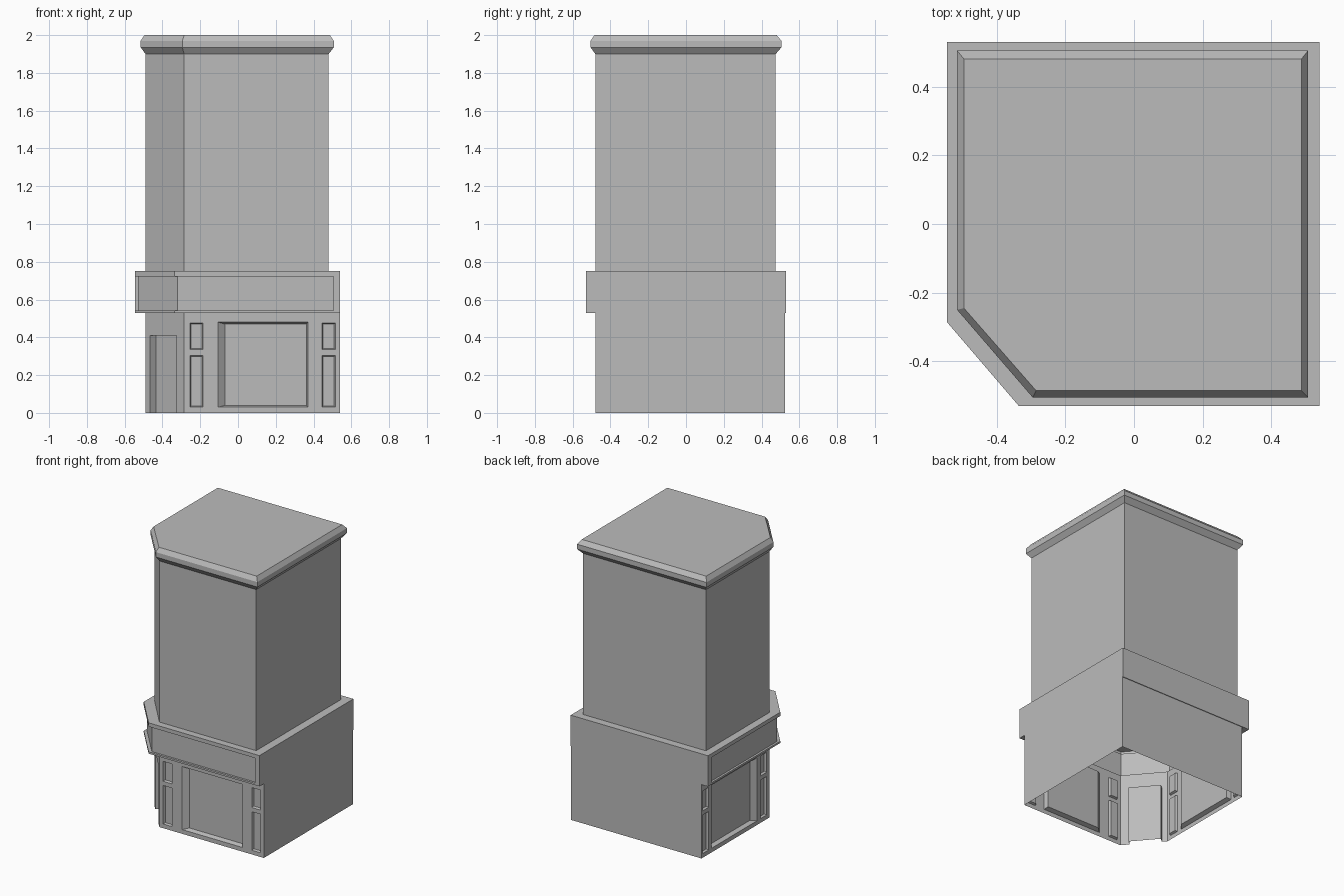
import bpy
import bmesh
from mathutils import Vector

cube = bpy.data.objects.get("Cube")
if cube:
    bpy.data.objects.remove(cube, do_unlink=True)

grey = bpy.data.materials.new("plain grey")
grey.use_nodes = True
colour = (0.5, 0.5, 0.5, 1)
grey.diffuse_color = colour
grey.node_tree.nodes["Principled BSDF"].inputs["Base Color"].default_value = colour


def finish(name, bm):
    """Weld the faces and turn them into a named object."""
    bmesh.ops.remove_doubles(bm, verts=bm.verts, dist=0.0005)
    mesh = bpy.data.meshes.new(name)
    bm.to_mesh(mesh)
    bm.free()
    mesh.materials.append(grey)
    obj = bpy.data.objects.new(name, mesh)
    bpy.context.collection.objects.link(obj)


def quad(bm, corners):
    bm.faces.new([bm.verts.new(c) for c in corners])


def loft(name, rings, cap=False):
    """Skin a stack of (outline, height) rings, outlines counter-clockwise."""
    bm = bmesh.new()
    loops = [[bm.verts.new((x, y, z)) for x, y in outline] for outline, z in rings]
    for low, high in zip(loops, loops[1:]):
        for i in range(len(low)):
            j = (i + 1) % len(low)
            bm.faces.new((low[i], low[j], high[j], high[i]))
    if cap:
        bm.faces.new(loops[-1])
    finish(name, bm)


def wall(bm, start, end, height, openings=()):
    """Wall from start to end; each opening is (u0, u1, z0, z1, depth, slant0, slant1, slant_z)."""
    a, b = Vector((*start, 0)), Vector((*end, 0))
    along = (b - a).normalized()
    inward = Vector((-along.y, along.x, 0))

    def at(u, z, depth=0):
        return a + along * u + inward * depth + Vector((0, 0, z))

    us = sorted({0, (b - a).length, *[u for o in openings for u in o[:2]]})
    zs = sorted({0, height, *[z for o in openings for z in o[2:4]]})
    for u0, u1 in zip(us, us[1:]):
        for z0, z1 in zip(zs, zs[1:]):
            um, zm = (u0 + u1) / 2, (z0 + z1) / 2
            if not any(o[0] < um < o[1] and o[2] < zm < o[3] for o in openings):
                quad(bm, [at(u0, z0), at(u1, z0), at(u1, z1), at(u0, z1)])
    for u0, u1, z0, z1, d, s0, s1, sz in openings:
        outer = [at(u0, z0), at(u1, z0), at(u1, z1), at(u0, z1)]
        inner = [at(u0 + s0, z0 + sz, d), at(u1 - s1, z0 + sz, d),
                 at(u1 - s1, z1 - sz, d), at(u0 + s0, z1 - sz, d)]
        quad(bm, inner)
        for i in range(0 if z0 > 0 else 1, 4):
            j = (i + 1) % 4
            quad(bm, [outer[i], outer[j], inner[j], inner[i]])


def small_panes(u):
    """Tall pane with a short pane above it."""
    return [(u, u + 0.07, z0, z1, 0.015, 0.006, 0.006, 0.006)
            for z0, z1 in ((0.03, 0.305), (0.335, 0.477))]


# Ground floor: open underneath, with a door in the cut corner
FLOOR_TOP = 0.53
corners = [(-0.49, 0.525), (-0.49, -0.24), (-0.285, -0.48), (0.54, -0.48), (0.54, 0.525)]
side_shop = [(0.115, 0.625, 0.03, 0.48, 0.03, 0.008, 0.036, 0.01)]
front_shop = [(0.18, 0.655, 0.03, 0.48, 0.03, 0.036, 0.008, 0.01)]
details = [
    small_panes(0.01) + side_shop + small_panes(0.665),
    [(0.038, 0.253, 0, 0.41, 0.04, 0, 0, 0)],
    small_panes(0.03) + front_shop + small_panes(0.73),
    [], [],
]
bm = bmesh.new()
for i, openings in enumerate(details):
    wall(bm, corners[i], corners[(i + 1) % 5], FLOOR_TOP, openings)
finish("ground_floor", bm)

# Sign band: a recess wraps the two shop sides and the cut corner
outer = [(-0.545, 0.53), (-0.545, 0.49), (-0.545, 0.49), (-0.545, -0.285), (-0.335, -0.53),
         (0.505, -0.53), (0.505, -0.53), (0.54, -0.53), (0.54, 0.53)]
shift = {2: (0.015, 0), 3: (0.015, 0.015), 4: (0.015, 0.015), 5: (0, 0.015)}
recess = [(x + shift.get(i, (0, 0))[0], y + shift.get(i, (0, 0))[1])
          for i, (x, y) in enumerate(outer)]
back, side, cut, front, right = corners
below = [back, (-0.49, 0.49), (-0.49, 0.49), side, cut, (0.505, -0.48), (0.505, -0.48), front, right]
tower = [(-0.49, 0.475), (-0.49, -0.24), (-0.285, -0.48), (0.48, -0.48), (0.48, 0.475)]
above = [tower[0], (-0.49, 0.44), (-0.49, 0.44), tower[1], tower[2],
         (0.445, -0.48), (0.445, -0.48), tower[3], tower[4]]
loft("sign_band", [(below, FLOOR_TOP), (outer, FLOOR_TOP), (outer, 0.543), (recess, 0.543),
                   (recess, 0.723), (outer, 0.723), (outer, 0.75), (above, 0.75)])

# Upper walls
loft("upper_walls", [(tower, 0.75), (tower, 1.9)])

# Roof cornice with bevelled edges and a flat roof
lip = [(-0.515, 0.505), (-0.515, -0.25), (-0.295, -0.505), (0.507, -0.505), (0.507, 0.505)]
roof = [(-0.495, 0.48), (-0.495, -0.245), (-0.285, -0.485), (0.487, -0.485), (0.487, 0.48)]
loft("roof_cornice", [(tower, 1.9), (lip, 1.935), (lip, 1.97), (roof, 2.0)], cap=True)
